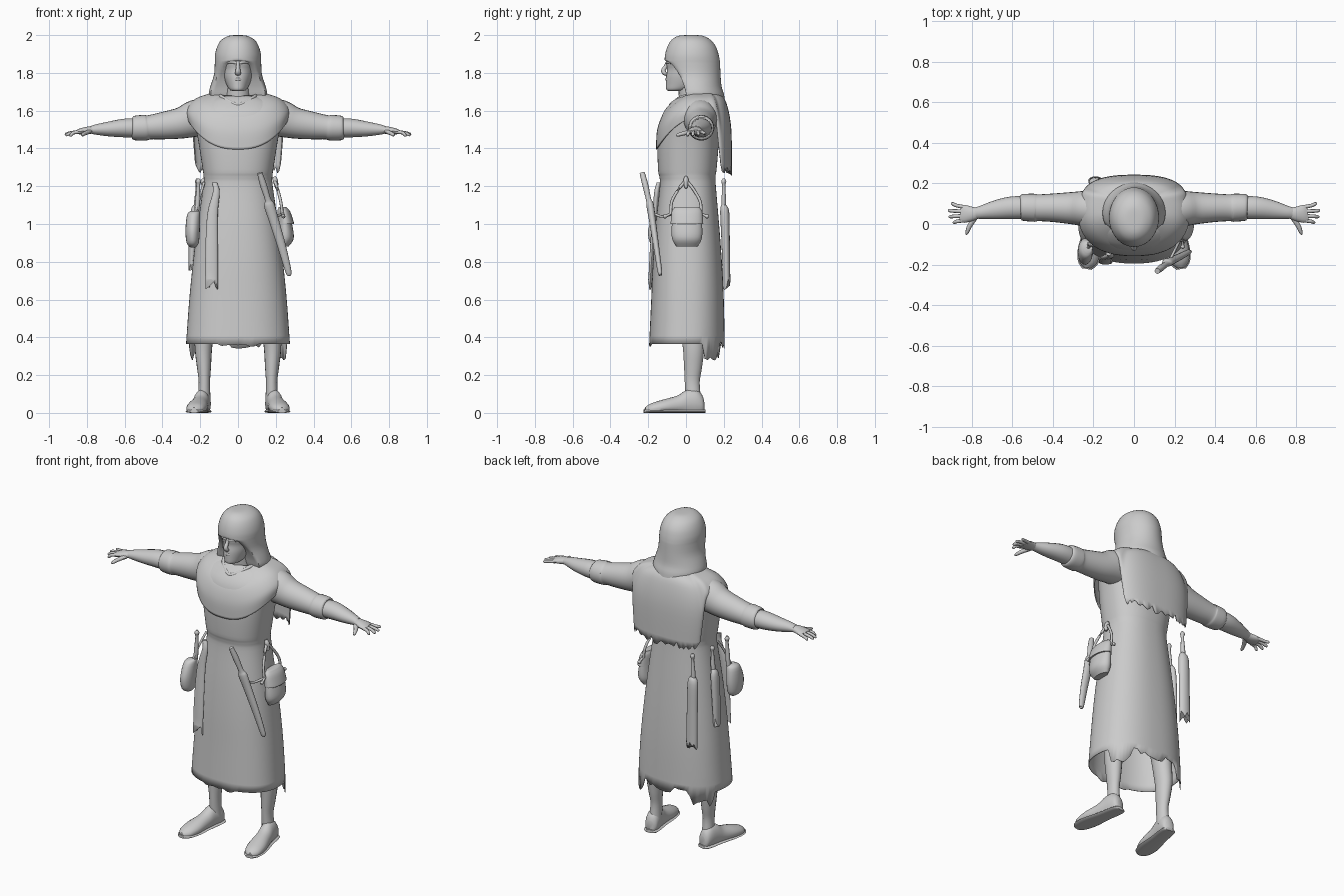
import bpy, math, random
from mathutils import Vector

random.seed(4)
mat = bpy.data.materials.new("plain grey")
mat.diffuse_color = (0.6, 0.6, 0.6, 1)


def spline(rows, n=4):
    """Catmull-Rom through rows of numbers."""
    out = []
    for i in range(len(rows) - 1):
        p = [rows[max(i - 1, 0)], rows[i], rows[i + 1], rows[min(i + 2, len(rows) - 1)]]
        for k in range(n):
            t = k / n
            out.append([0.5 * (2 * b + (c - a) * t + (2 * a - 5 * b + 4 * c - d) * t * t
                               + (3 * b - a - 3 * c + d) * t ** 3) for a, b, c, d in zip(*p)])
    return out + [list(rows[-1])]


def skin(name, rings, cap=True, thick=0):
    """Join closed rings of points into a surface."""
    n = len(rings[0])
    faces = [(i * n + j, i * n + (j + 1) % n, (i + 1) * n + (j + 1) % n, (i + 1) * n + j)
             for i in range(len(rings) - 1) for j in range(n)]
    if cap:
        faces += [tuple(range(n))[::-1], tuple(range((len(rings) - 1) * n, len(rings) * n))]
    me = bpy.data.meshes.new(name)
    me.from_pydata([tuple(p) for r in rings for p in r], [], faces)
    me.materials.append(mat)
    ob = bpy.data.objects.new(name, me)
    bpy.context.collection.objects.link(ob)
    if thick:
        ob.modifiers.new("thickness", "SOLIDIFY").thickness = thick
    return ob


def stack(rows, n=40, power=1.0):
    """Horizontal rings from rows of (z, half width, front y, back y, front clip)."""
    rings = []
    for z, rx, yf, yb, clip in rows:
        ring = []
        for j in range(n):
            a = 2 * math.pi * j / n
            c, s = math.cos(a), math.sin(a)
            x = rx * math.copysign(abs(c) ** power, c)
            y = (yf + yb) / 2 + (yb - yf) / 2 * math.copysign(abs(s) ** power, s)
            ring.append([x, max(y, clip), z])
        rings.append(ring)
    return rings


def tube(name, rows, n=12, smooth=4, floor=None):
    """Tube through rows of (x, y, z, side radius, up radius)."""
    rows = spline(rows, smooth)
    rings = []
    for i, r in enumerate(rows):
        t = Vector(rows[min(i + 1, len(rows) - 1)][:3]) - Vector(rows[max(i - 1, 0)][:3])
        if floor is not None:
            t.z = 0
        ref = Vector((0, 0, 1)) if abs(t.normalized().z) < 0.8 else Vector((0, 1, 0))
        side = t.cross(ref).normalized()
        up = side.cross(t).normalized()
        ring = []
        for j in range(n):
            a = 2 * math.pi * j / n
            p = Vector(r[:3]) + side * r[3] * math.cos(a) + up * r[4] * math.sin(a)
            if floor is not None:
                p.z = max(p.z, floor)
            ring.append(p)
        rings.append(ring)
    return skin(name, rings)


# robe: full length, open below, torn at the back of the hem
C = -0.3
robe = stack(spline([(0.365, .275, -.195, .205, C), (.6, .258, -.184, .2, C), (.8, .238, -.175, .19, C),
                     (1.0, .213, -.16, .175, C), (1.2, .184, -.139, .158, C), (1.25, .182, -.141, .156, C),
                     (1.29, .187, -.148, .162, C), (1.45, .212, -.15, .175, C), (1.58, .235, -.125, .18, C),
                     (1.65, .19, -.07, .16, C), (1.68, .1, -.03, .12, C)]), 72, 0.85)
for p in robe[0]:
    if p[1] > 0.09:
        p[2] += random.uniform(-.03, .02) - (.06 if abs(p[0]) > .16 else 0)
    elif p[1] < -.15 and abs(p[0]) < .11:
        p[2] -= random.uniform(0, .015)
skin("robe", robe, cap=False, thick=0.004)

# shoulder cape: V-shaped drape in front, torn square flap behind
N = 96
cape = []
for k, (rx, yf, yb, zf, zs, zb) in enumerate(spline([
        (.085, -.045, .13, 1.645, 1.69, 1.69), (.14, -.08, .18, 1.615, 1.687, 1.68),
        (.22, -.122, .212, 1.57, 1.66, 1.63), (.268, -.149, .235, 1.49, 1.61, 1.5),
        (.266, -.153, .238, 1.395, 1.56, 1.285)], 5)):
    ring = []
    for j in range(N):
        a = 2 * math.pi * j / N
        c, s = math.cos(a), math.sin(a)
        w = abs(s) ** 1.8 if s < 0 else min(max((s - .36) / .16, 0), 1)
        z = zs + ((zf if s < 0 else zb) - zs) * w
        y = .06 + ((yb - .06) * abs(s) ** .55 if s > 0 else (yf - .06) * abs(s) ** .88)
        x = rx * math.copysign(abs(c) ** .8, c)
        if s > 0.1:
            x *= 1 - .06 * (k / 20) ** 2
        if k == 20 and s > 0.5:
            z += random.uniform(-.03, .02)
        ring.append((x, y, z))
    cape.append(ring)
skin("shoulder_cape", cape, cap=False, thick=0.005)

# neck, head and face
skin("neck", stack([(1.58, .07, -.03, .1, C), (1.76, .06, -.045, .09, C)], 20))
skin("head", stack(spline([(1.703, .025, -.09, -.02, C), (1.712, .045, -.104, .03, C), (1.74, .062, -.106, .09, C),
                           (1.78, .076, -.105, .12, C), (1.82, .083, -.1, .13, C),
                           (1.86, .09, -.105, .13, C), (1.92, .085, -.09, .12, C)]), 32))
tube("nose", [(0, -.096, 1.862, .008, .008), (0, -.107, 1.835, .01, .01), (0, -.12, 1.812, .013, .012),
              (0, -.112, 1.797, .016, .011), (0, -.098, 1.79, .008, .006)])
tube("lips", [(-.025, -.092, 1.764, .004, .004), (0, -.104, 1.766, .006, .008), (.025, -.092, 1.764, .004, .004)])
for s in (-1, 1):
    tube("brow", [(s * .008, -.102, 1.852, .006, .007), (s * .035, -.096, 1.858, .007, .008),
                  (s * .065, -.073, 1.852, .005, .006)])

# hood: cap above the brow, open around the face, spreading on the shoulders
H = -.125
skin("hood", stack(spline([(2.0, .012, .01, .05, H), (1.996, .05, -.04, .09, H), (1.975, .088, -.076, .13, H),
                           (1.94, .11, -.098, .158, H), (1.9, .121, -.11, .172, H), (1.87, .123, -.113, .178, -.118),
                           (1.85, .123, -.112, .18, -.08), (1.79, .127, -.1, .183, -.035), (1.73, .146, -.09, .188, -.01),
                           (1.69, .155, -.09, .2, 0), (1.66, .145, -.08, .205, .01)], 3), 48))

# neckline roll
tube("neckline", [(.1, .05, 1.685, .01, .01), (.085, -.02, 1.672, .01, .01), (.04, -.062, 1.645, .01, .01),
                  (0, -.08, 1.63, .01, .01), (-.04, -.062, 1.645, .01, .01), (-.085, -.02, 1.672, .01, .01),
                  (-.1, .05, 1.685, .01, .01)])

for s, side in ((1, "left"), (-1, "right")):
    # sleeve with rolled cuff, bare forearm, hand
    tube(side + "_sleeve", [(s * .12, .07, 1.575, .09, .09), (s * .22, .075, 1.56, .09, .098),
                            (s * .3, .078, 1.535, .08, .083), (s * .4, .08, 1.52, .07, .072),
                            (s * .47, .08, 1.512, .066, .064), (s * .49, .08, 1.51, .069, .068),
                            (s * .545, .082, 1.508, .066, .065), (s * .56, .082, 1.508, .058, .057)], 24)
    tube(side + "_forearm", [(s * .52, .08, 1.508, .055, .052), (s * .6, .08, 1.508, .056, .05),
                             (s * .68, .07, 1.503, .047, .04), (s * .75, .058, 1.5, .033, .028),
                             (s * .78, .054, 1.498, .028, .02)], 18)
    tube(side + "_palm", [(s * .77, .054, 1.498, .027, .019), (s * .8, .05, 1.495, .036, .02),
                          (s * .835, .05, 1.49, .044, .016), (s * .855, .052, 1.487, .04, .01)], 14)
    for x, y, z, y0 in ((.902, .1, 1.478, .083), (.917, .066, 1.474, .062), (.913, .036, 1.47, .04),
                        (.893, .008, 1.468, .018)):
        tube(side + "_finger", [(s * .835, y0, 1.488, .01, .01), (s * (x + .85) / 2, (y + y0) / 2, 1.483, .009, .009),
                                (s * (x - .008), y, z + .002, .008, .008), (s * x, y, z, .003, .003)], 8, 3)
    tube(side + "_thumb", [(s * .785, .03, 1.49, .014, .012), (s * .81, -.01, 1.48, .012, .011),
                           (s * .822, -.04, 1.472, .009, .009), (s * .826, -.052, 1.468, .004, .004)], 8, 3)
    # leg and shoe
    tube(side + "_leg", [(s * .16, .03, .6, .06, .07), (s * .178, .035, .42, .05, .06),
                         (s * .183, .04, .33, .045, .056), (s * .18, .037, .24, .037, .048),
                         (s * .178, .033, .16, .03, .04), (s * .18, .04, .06, .035, .042)], 18)
    foot = [(0, .022, .07), (.04, .036, .1), (.14, .042, .125), (.3, .043, .12), (.45, .046, .092),
            (.7, .054, .07), (.9, .045, .05), (1, .018, .03)]
    tube(side + "_shoe", [(s * (.178 + .055 * t), .094 - .31 * t, h * .42, w, h * .58) for t, w, h in foot], 18, 4, 0.01)
    tube(side + "_sole", [(s * (.178 + .055 * t), .1 - .322 * t, .008, w + .005, .011)
                          for t, w, h in foot], 12, 4, 0)


def rag(name, rows, n=16, torn=.03):
    """Narrow hanging cloth with a torn end; rows of (x, y, z, half x, half y)."""
    rings = [[[x + a * math.cos(2 * math.pi * j / n), y + b * math.sin(2 * math.pi * j / n), z]
              for j in range(n)] for x, y, z, a, b in spline(rows)]
    for p in rings[-1]:
        p[2] += random.uniform(-torn, torn)
    skin(name, rings)


# hanging cloths and sheath on the right hip
rag("front_cloth", [(-.125, -.145, 1.22, .014, .01), (-.115, -.155, 1.17, .018, .013), (-.135, -.165, 1.05, .028, .013),
                    (-.14, -.18, .85, .033, .012), (-.14, -.19, .68, .033, .01)])
rag("back_cloth", [(-.185, .2, 1.1, .014, .014), (-.19, .205, 1.06, .032, .024), (-.19, .21, .9, .034, .022),
                   (-.19, .215, .68, .036, .02)])
rag("side_sheath", [(-.225, .05, 1.1, .012, .012), (-.232, .05, 1.06, .02, .03), (-.24, .05, .92, .02, .03),
                    (-.245, .05, .78, .016, .026)])
for x, y in ((-.185, .2), (-.215, .05), (-.21, -.1)):
    tube("hip_handle", [(x, y, 1.24, .006, .006), (x, y, 1.225, .014, .014), (x, y, 1.2, .009, .009),
                        (x - .004, y, 1.12, .013, .013), (x - .01, y, 1.05, .012, .012)], 10)
rag("right_pouch", [(-.225, -.12, 1.07, .02, .02), (-.235, -.125, 1.05, .034, .045), (-.24, -.135, .97, .038, .065),
                    (-.24, -.135, .9, .032, .055), (-.238, -.13, .875, .012, .02)], 20, 0)
tube("right_strap", [(-.18, -.05, 1.22, .007, .007), (-.2, -.09, 1.15, .007, .007), (-.23, -.12, 1.05, .007, .007)], 8)

# satchel with flap and strap on the left hip
rag("satchel", [(.232, .005, 1.085, .016, .06), (.238, .005, 1.065, .03, .073), (.25, .005, .98, .04, .081),
                (.252, .005, .92, .042, .078), (.245, .005, .88, .022, .055)], 24, 0)
rag("satchel_flap", [(.236, .005, 1.09, .02, .064), (.243, .005, 1.065, .034, .08), (.252, .005, 1.01, .043, .086),
                     (.252, .005, 1.0, .043, .086)], 24, 0)
for e in (-1, 1):
    tube("satchel_strap", [(.195, 0, 1.23, .009, .009), (.208, e * .035, 1.19, .008, .008),
                           (.226, e * .075, 1.12, .008, .008), (.235, e * .08, 1.05, .008, .008)], 8)
    tube("toggle", [(.235, e * .065, 1.065, .007, .007), (.24, e * .1, 1.045, .007, .007),
                    (.24, e * .112, 1.04, .011, .011), (.24, e * .12, 1.036, .006, .006)], 8)
tube("strap_knot", [(.19, 0, 1.25, .008, .008), (.198, 0, 1.23, .014, .014), (.205, 0, 1.19, .008, .008)], 10)

# sheathed dagger
tube("dagger", [(.115, -.232, 1.27, .014, .014), (.135, -.215, 1.205, .018, .016), (.158, -.198, 1.13, .016, .014),
                (.165, -.19, 1.1, .028, .02), (.19, -.178, 1.02, .026, .018), (.235, -.156, .87, .022, .015),
                (.268, -.138, .745, .016, .012), (.273, -.135, .73, .008, .006)], 12)
tube("dagger_thong", [(.175, -.18, 1.06, .007, .007), (.2, -.13, 1.04, .007, .007), (.225, -.08, 1.05, .007, .007)], 8)

bpy.ops.object.select_all(action='SELECT')
bpy.context.view_layer.objects.active = bpy.context.selected_objects[0]
bpy.ops.object.shade_smooth_by_angle(angle=math.radians(50))
